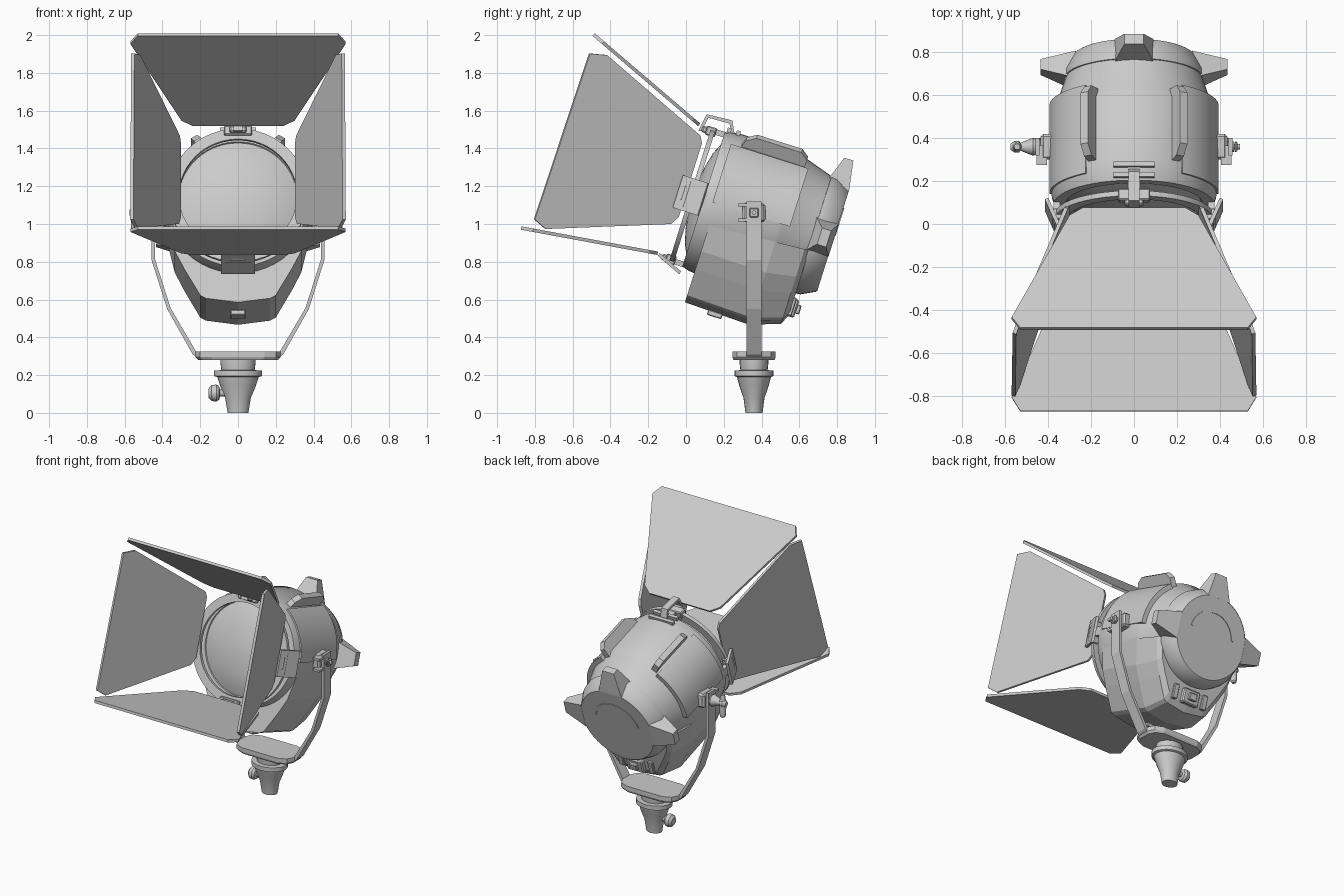
import bpy, bmesh, math
from mathutils import Matrix, Vector

cube = bpy.data.objects.get("Cube")
if cube:
    bpy.data.objects.remove(cube, do_unlink=True)

grey = bpy.data.materials.new("plain_grey")
grey.use_nodes = True
grey.diffuse_color = (0.6, 0.6, 0.6, 1)
grey.node_tree.nodes["Principled BSDF"].inputs["Base Color"].default_value = (0.6, 0.6, 0.6, 1)

WORLD = Matrix.Identity(4)
# Lamp frame: x across, y backwards along the lamp axis, z up
LAMP = Matrix.Translation((0, 0.045, 1.145)) @ Matrix.Rotation(math.radians(-17.5), 4, 'X')


def finish(name, bm, matrix=WORLD, smooth=False):
    bmesh.ops.transform(bm, matrix=matrix, verts=bm.verts)
    bmesh.ops.remove_doubles(bm, verts=bm.verts, dist=0.0002)
    bmesh.ops.recalc_face_normals(bm, faces=bm.faces)
    mesh = bpy.data.meshes.new(name)
    bm.to_mesh(mesh)
    bm.free()
    mesh.materials.append(grey)
    ob = bpy.data.objects.new(name, mesh)
    bpy.context.collection.objects.link(ob)
    if smooth:
        bpy.ops.object.select_all(action='DESELECT')
        ob.select_set(True)
        bpy.context.view_layer.objects.active = ob
        bpy.ops.object.shade_smooth_by_angle(angle=math.radians(32))
    return ob


def loft(name, rings, matrix=WORLD, smooth=False, closed=False, caps=True):
    """Skin between rings of points; closed joins last ring to first."""
    bm = bmesh.new()
    vs = [[bm.verts.new(p) for p in ring] for ring in rings]
    n = len(vs[0])
    pairs = list(zip(vs, vs[1:])) + ([(vs[-1], vs[0])] if closed else [])
    for a, b in pairs:
        for i in range(n):
            j = (i + 1) % n
            bm.faces.new((a[i], a[j], b[j], b[i]))
    if caps and not closed:
        bm.faces.new(vs[0])
        bm.faces.new(vs[-1])
    return finish(name, bm, matrix, smooth)


def revolve(name, profile, matrix=LAMP, segs=48, closed=False):
    """Turn (distance, radius) pairs around the y axis."""
    rings = []
    for y, r in profile:
        turn = [2 * math.pi * i / segs for i in range(segs)]
        rings.append([(r * math.sin(t), y, r * math.cos(t)) for t in turn])
    return loft(name, rings, matrix, True, closed)


def arc_shell(name, profile, start, end, matrix=LAMP, segs=16):
    """Sweep a closed (distance, radius) section part way round the y axis."""
    rings = []
    for i in range(segs + 1):
        t = math.radians(start + (end - start) * i / segs)
        rings.append([(r * math.sin(t), y, r * math.cos(t)) for y, r in profile])
    return loft(name, rings, matrix, True)


def prism(name, outline, thick, matrix=WORLD, taper=1.0):
    """Outline in xy, thickness along z."""
    h = thick / 2
    return loft(name, [[(x, y, z) for x, y in outline] for z in (-h, h)], matrix)


def box(name, centre, size, matrix=WORLD, bevel=0):
    bm = bmesh.new()
    bmesh.ops.create_cube(bm, size=1, matrix=Matrix.Translation(centre) @ Matrix.Diagonal((*size, 1)))
    if bevel:
        bmesh.ops.bevel(bm, geom=bm.edges[:], offset=bevel, segments=1, affect='EDGES')
    return finish(name, bm, matrix)


def frame(origin, xdir, ydir):
    x, y = Vector(xdir).normalized(), Vector(ydir).normalized()
    m = Matrix((x, y, x.cross(y))).transposed().to_4x4()
    m.translation = origin
    return m


def mirrored(half):
    return half + [(-x, y) for x, y in reversed(half) if abs(x) > 1e-6]


def around(degrees):
    """Lamp frame turned about its axis, starting at the top."""
    return LAMP @ Matrix.Rotation(math.radians(degrees), 4, 'Y')


# Lamp body, lens, front ring and rear cap
revolve("lamp_body", [(0.09, 0.3), (0.05, 0.32), (0.05, 0.372), (0.09, 0.384), (0.14, 0.39),
                      (0.47, 0.388), (0.5, 0.372), (0.67, 0.318)])
revolve("lens", [(-0.012, 0.002), (-0.008, 0.08), (0.005, 0.17), (0.025, 0.25), (0.055, 0.315), (0.08, 0.32)])
revolve("front_ring", [(-0.025, 0.312), (-0.025, 0.37), (0, 0.37), (0, 0.312)], closed=True)
revolve("rear_cap", [(0.655, 0.3), (0.66, 0.328), (0.69, 0.325), (0.765, 0.287), (0.77, 0.28), (0.77, 0.002)])
arc_shell("cap_groove_rib", [(0.765, 0.165), (0.775, 0.165), (0.775, 0.18), (0.765, 0.18)], -80, 80)

# Lower housing under the body
section = mirrored([(0.375, -0.1), (0.335, -0.27), (0.285, -0.37), (0.2, -0.52), (0.17, -0.537), (0, -0.56)])
stations = [(0.12, 1, 0.98), (0.48, 1, 1), (0.64, 0.88, 0.9), (0.665, 0.82, 0.8)]
loft("lower_housing", [[(x * sx, y, z * sz) for x, z in section] for y, sx, sz in stations], LAMP)
box("underside_latch", (0, 0.29, -0.562), (0.08, 0.08, 0.03), LAMP, 0.005)
box("rear_socket", (0, 0.67, -0.405), (0.13, 0.05, 0.1), LAMP, 0.008)
box("socket_plug", (0, 0.7, -0.405), (0.06, 0.03, 0.05), LAMP, 0.005)
for sx in (-1, 1):
    box("rear_vent", (sx * 0.12, 0.665, -0.4), (0.04, 0.03, 0.1), LAMP, 0.005)

# Cooling fins and raised side panels
for angle in (-30, 30):
    prism("cooling_fin", [(0.15, 0.37), (0.17, 0.43), (0.22, 0.465), (0.47, 0.465), (0.51, 0.43), (0.51, 0.36)],
          0.04, around(angle) @ frame((0, 0, 0), (0, 1, 0), (0, 0, 1)))
for start in (35, -90):
    arc_shell("side_panel", [(0.1, 0.38), (0.1, 0.395), (0.53, 0.395), (0.53, 0.35)], start, start + 55)

# Rear cap grips
for angle in (-90, 0, 90):
    wide = [(-0.09, 0.65, 0.31), (0.09, 0.65, 0.31), (0.09, 0.772, 0.27), (-0.09, 0.772, 0.27)]
    tip = [(-0.045, 0.695, 0.435), (0.045, 0.695, 0.435), (0.045, 0.745, 0.435), (-0.045, 0.745, 0.435)]
    loft("cap_grip", [wide, tip], around(angle))

# Door hinges around the front ring
for angle in (0, 90, 180, 270):
    turn = around(angle)
    box("ring_clip", (0, -0.02, 0.355), (0.15, 0.055, 0.05), turn, 0.006)
    box("ring_spacer", (0, 0.03, 0.36), (0.06, 0.08, 0.03), turn)
    box("hinge_barrel", (0, -0.055, 0.355), (0.09, 0.03, 0.035), turn, 0.008)
    if angle:
        prism("hinge_plate", [(-0.09, -0.075), (0.09, -0.075), (0.09, 0.075), (-0.09, 0.075)], 0.018,
              turn @ frame((0, -0.02, 0.378), (1, 0, 0), (0, 0.14, 0.06)))
    else:
        prism("top_latch_arm", [(-0.085, 0.34), (-0.07, 0.435), (0.07, 0.445), (0.1, 0.385),
                                (0.085, 0.38), (0.06, 0.425), (-0.055, 0.42), (-0.07, 0.34)],
              0.05, turn @ frame((0, 0, 0), (0, 1, 0), (0, 0, 1)))
        for y in (0.07, 0.12):
            box("top_latch_bar", (0, y, 0.39), (0.19, 0.022, 0.025), turn)

# Barn doors
flap = mirrored([(0.24, 0), (0.3, 0.045), (0.57, 0.67), (0.53, 0.735)])
prism("top_door", flap, 0.018, frame((0, 0.07, 1.525), (1, 0, 0), (0, -0.55, 0.47)))
prism("bottom_door", flap, 0.018, frame((0, -0.15, 0.845), (1, 0, 0), (0, -0.73, 0.135)))
side_flap = [(0, 0.28), (0, -0.13), (0.03, -0.176), (0.69, -0.4), (0.765, -0.37),
             (0.75, 0.555), (0.655, 0.575), (0.02, 0.317)]
for sx, name in ((1, "left_door"), (-1, "right_door")):
    prism(name, side_flap, 0.018, LAMP @ frame((sx * 0.31, -0.05, 0), (sx * 0.33, -0.945, 0), (0, 0, 1)))

# Yoke: bent strap with a wide foot
outer = [(0.2, 0.28), (0.24, 0.31), (0.375, 0.55), (0.458, 0.81), (0.458, 1.12)]
inner = [(0.44, 1.12), (0.44, 0.815), (0.357, 0.555), (0.222, 0.325)]
prism("yoke_strap", mirrored(outer + inner), 0.08, frame((0, 0.36, 0), (1, 0, 0), (0, 0, 1)))
foot = mirrored([(0.14, -0.115), (0.2, -0.09), (0.225, -0.04), (0.225, 0.04), (0.2, 0.09), (0.14, 0.115)])
loft("yoke_foot", [[(x * s, y * s, z) for x, y in foot] for z, s in ((0.28, 0.94), (0.295, 1), (0.325, 1))],
     Matrix.Translation((0, 0.36, 0)))

# Spigot below the yoke, turned about the vertical
UPRIGHT = Matrix.Translation((0, 0.36, 0)) @ Matrix.Diagonal((1.1, 0.9, 1, 1)) @ Matrix.Rotation(math.pi / 2, 4, 'X')
revolve("spigot", [(0, 0.05), (0.08, 0.062), (0.14, 0.085), (0.19, 0.1), (0.195, 0.115), (0.225, 0.115),
                   (0.226, 0.08), (0.265, 0.085), (0.285, 0.085)], UPRIGHT, 24)
SIDE = Matrix.Rotation(math.pi / 2, 4, 'Z')
revolve("clamp_knob", [(0.03, 0.018), (0.095, 0.018), (0.1, 0.036), (0.115, 0.045), (0.14, 0.042), (0.155, 0.025)],
        Matrix.Translation((0, 0.36, 0.105)) @ SIDE, 16)

# Tilt pivots, with a handle on the right and a bolt on the left
PIVOT = Matrix.Translation((0, 0.36, 1.06))
for sx in (-1, 1):
    box("pivot_block", (sx * 0.405, 0, 0), (0.06, 0.12, 0.1), PIVOT, 0.012)
    for z in (-0.04, 0.04):
        box("pivot_pin", (sx * 0.43, -0.04, z), (0.05, 0.09, 0.016), PIVOT)
revolve("tilt_handle", [(0.4, 0.03), (0.455, 0.035), (0.47, 0.042), (0.53, 0.018), (0.535, 0.026),
                        (0.555, 0.028), (0.575, 0.015)], PIVOT @ SIDE, 16)
revolve("tilt_lever", [(-0.1, 0.012), (-0.09, 0.02), (0, 0.024), (0.06, 0.014)],
        PIVOT @ Matrix.Translation((-0.545, 0, 0)) @ Matrix.Rotation(math.pi / 2, 4, 'X'), 12)
revolve("tilt_bolt", [(0.4, 0.025), (0.465, 0.025), (0.466, 0.012), (0.495, 0.012)],
        PIVOT @ Matrix.Rotation(-math.pi / 2, 4, 'Z'), 16)
box("bolt_nut", (0.475, 0, 0), (0.015, 0.05, 0.05), PIVOT, 0.006)
